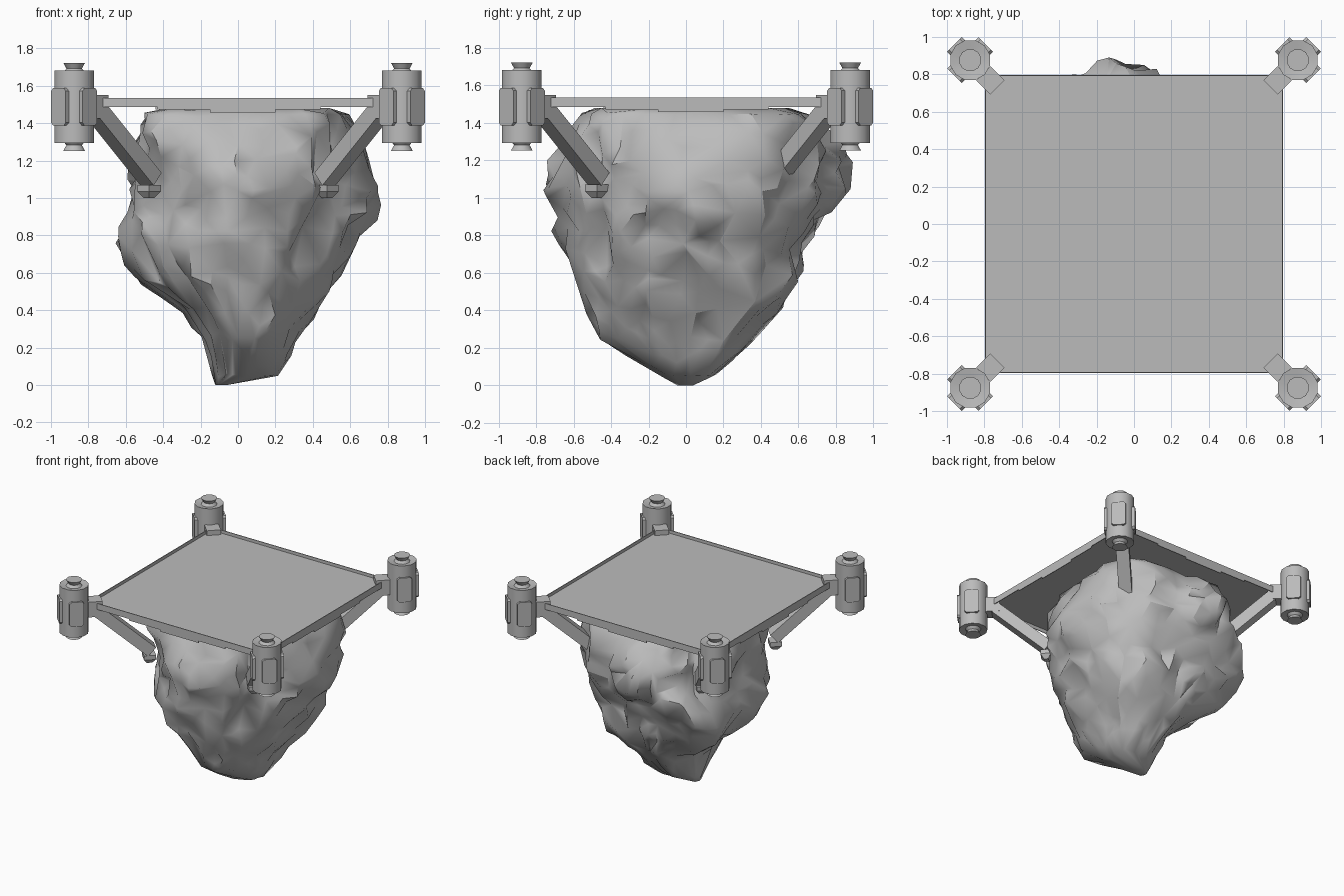
import bpy, bmesh, math
from mathutils import Vector, Matrix, noise

old = bpy.data.objects.get("Cube")
if old:
    bpy.data.objects.remove(old)

grey = bpy.data.materials.new("plain_grey")
grey.use_nodes = True
grey.diffuse_color = (0.5, 0.5, 0.5, 1)
grey.node_tree.nodes["Principled BSDF"].inputs["Base Color"].default_value = (0.5, 0.5, 0.5, 1)


def make(name, bm, smooth=None):
    bmesh.ops.recalc_face_normals(bm, faces=bm.faces)
    mesh = bpy.data.meshes.new(name)
    bm.to_mesh(mesh)
    bm.free()
    mesh.materials.append(grey)
    ob = bpy.data.objects.new(name, mesh)
    bpy.context.collection.objects.link(ob)
    if smooth:
        bpy.ops.object.select_all(action="DESELECT")
        bpy.context.view_layer.objects.active = ob
        ob.select_set(True)
        bpy.ops.object.shade_smooth_by_angle(angle=math.radians(smooth))
    return ob


def add_box(bm, center, size, rot=Matrix()):
    m = Matrix.Translation(center) @ rot.to_4x4() @ Matrix.Diagonal((*size, 1))
    bmesh.ops.create_cube(bm, size=1, matrix=m)


def add_loft(bm, rings):
    loops = [[bm.verts.new(p) for p in ring] for ring in rings]
    for a, b in zip(loops, loops[1:]):
        for i in range(len(a)):
            j = (i + 1) % len(a)
            bm.faces.new((a[i], a[j], b[j], b[i]))
    bm.faces.new(loops[0])
    bm.faces.new(loops[-1])


# Rock: height, left and right limits, front and back limits
LEVELS = [
    (0.0, -.12, -.06, -.05, .04), (.05, -.14, .21, -.13, .14), (.12, -.16, .25, -.24, .22),
    (.25, -.2, .31, -.45, .34), (.4, -.31, .42, -.52, .49), (.58, -.54, .54, -.61, .6),
    (.75, -.62, .63, -.66, .63), (.9, -.6, .72, -.69, .74), (1.05, -.58, .73, -.76, .87),
    (1.2, -.57, .69, -.71, .86), (1.35, -.51, .63, -.6, .74), (1.45, -.47, .57, -.54, .62),
    (1.48, -.4, .5, -.48, .52),
]
# Fullness of the four diagonal corners by height, anticlockwise from back left
CORNERS = [(.3, (1.22, 1, .97, .95)), (.72, (1.13, 1.25, .97, .92)),
           (1.08, (.95, .94, .94, .9)), (1.42, (1.25, .88, 1.3, 1.05))]
STEPS, SIDES = 4, 56


def corner_fullness(z, quadrant):
    for (z0, f0), (z1, f1) in zip(CORNERS, CORNERS[1:]):
        if z < z1:
            break
    t = min(1, max(0, (z - z0) / (z1 - z0)))
    return f0[quadrant] + (f1[quadrant] - f0[quadrant]) * t


def rock_ring(row):
    z, x0, x1, y0, y1 = row
    ring = []
    for i in range(SIDES):
        a = math.tau * i / SIDES
        c, s = math.cos(a), math.sin(a)
        d = Vector((c, s, z * 1.3))
        lump = noise.noise(d * 1.9 + Vector((3, 1, 5)))
        crag = abs(noise.noise(d * 3.3))
        chip = noise.noise(d * 7)
        k = 1.04 + 0.08 * lump - 0.19 * crag + 0.05 * chip
        k *= 1 + (corner_fullness(z, i * 4 // SIDES) - 1) * math.sin(2 * a) ** 4
        x = (x0 + x1) / 2 + c * k * (x1 - x0) / 2 - 0.16 * z * max(0, s) ** 3
        y = (y0 + y1) / 2 + s * k * (y1 - y0) / 2
        dz = 0.07 * noise.noise(d * 4 + Vector((9, 2, 7))) * math.sin(math.pi * z / 1.48)
        ring.append((x, y, z + dz))
    return ring


rows = []
for lo, hi in zip(LEVELS, LEVELS[1:]):
    for n in range(STEPS):
        rows.append([p + (q - p) * n / STEPS for p, q in zip(lo, hi)])
rows.append(LEVELS[-1])
bm = bmesh.new()
add_loft(bm, [rock_ring(r) for r in rows])
rock = make("rock", bm, 25)
thin = rock.modifiers.new("facets", "DECIMATE")
thin.ratio = 0.2
# reduce before the angle-based smoothing
rock.modifiers.move(len(rock.modifiers) - 1, 0)

# Platform: sunken floor with thin walls and stepped skirts
HALF = 0.797
bm = bmesh.new()
add_box(bm, (0, 0, 1.505), (2 * HALF - .01, 2 * HALF - .01, 0.01))
make("platform_floor", bm)
bm = bmesh.new()
for q in range(4):
    turn = Matrix.Rotation(q * math.pi / 2, 3, "Z")
    for start, end, low, high in ((-HALF, HALF, 1.485, 1.535),
                                  (-.43, .44, 1.472, 1.486),
                                  (-.15, .2, 1.457, 1.473)):
        mid = Vector(((start + end) / 2, -HALF + 0.003, (low + high) / 2))
        add_box(bm, turn @ mid, (end - start, 0.006, high - low), turn)
make("platform_rim", bm)

# Thruster outline: radius and height from the middle
HALF_PROFILE = [(.11, .194), (.06, .185), (.043, .205), (.06, .235)]
PROFILE = [(r, -h) for r, h in reversed(HALF_PROFILE)] + HALF_PROFILE
MID = 1.487
SLANT = [math.tau * (i + 0.5) / 12 for i in range(12)]

for sx, xname in ((1, "left"), (-1, "right")):
    for sy, yname in ((-1, "front"), (1, "back")):
        tag = f"{yname}_{xname}"
        out = math.atan2(sy, sx)
        center = Vector((sx * 0.876, sy * 0.876, MID))
        bm = bmesh.new()
        add_loft(bm, [[center + Vector((r * math.cos(t), r * math.sin(t), h)) for t in SLANT]
                      for r, h in PROFILE])
        make("thruster_" + tag, bm, 35)

        # Three clipped-corner panels on the outer sides
        bm = bmesh.new()
        outline = [(-.055, -.085), (-.04, -.1), (.04, -.1), (.055, -.085),
                   (.055, .085), (.04, .1), (-.04, .1), (-.055, .085)]
        for k in (-1, 0, 1):
            turn = Matrix.Rotation(out + k * math.pi / 2, 3, "Z")
            add_loft(bm, [[center + turn @ Vector((d, u, v)) for u, v in outline]
                          for d in (0.085, 0.119)])
        make("thruster_panels_" + tag, bm)

        # Corner bracket, slanted strut and tapered foot
        turn = Matrix.Rotation(out, 3, "Z")
        bm = bmesh.new()
        add_box(bm, (sx * .768, sy * .768, 1.487), (.107, .107, .125), turn)
        make("bracket_" + tag, bm)

        top, foot = Vector((sx * .765, sy * .765, 1.475)), Vector((sx * .465, sy * .465, 1.1))
        side = Vector((-sy * sx, 1, 0)).normalized() * 0.05
        up = (top - foot).cross(side).normalized() * 0.045
        bm = bmesh.new()
        add_loft(bm, [[p + side + up, p - side + up, p - side - up, p + side - up]
                      for p in (foot, top)])
        make("strut_" + tag, bm)

        bm = bmesh.new()
        add_loft(bm, [[Vector((sx * .475, sy * .475, z)) + turn @ Vector((u * w, v * w, 0))
                       for u, v in ((1, 1), (-1, 1), (-1, -1), (1, -1))]
                      for z, w in ((1.0, .02), (1.035, .045), (1.07, .045))])
        make("strut_foot_" + tag, bm)
